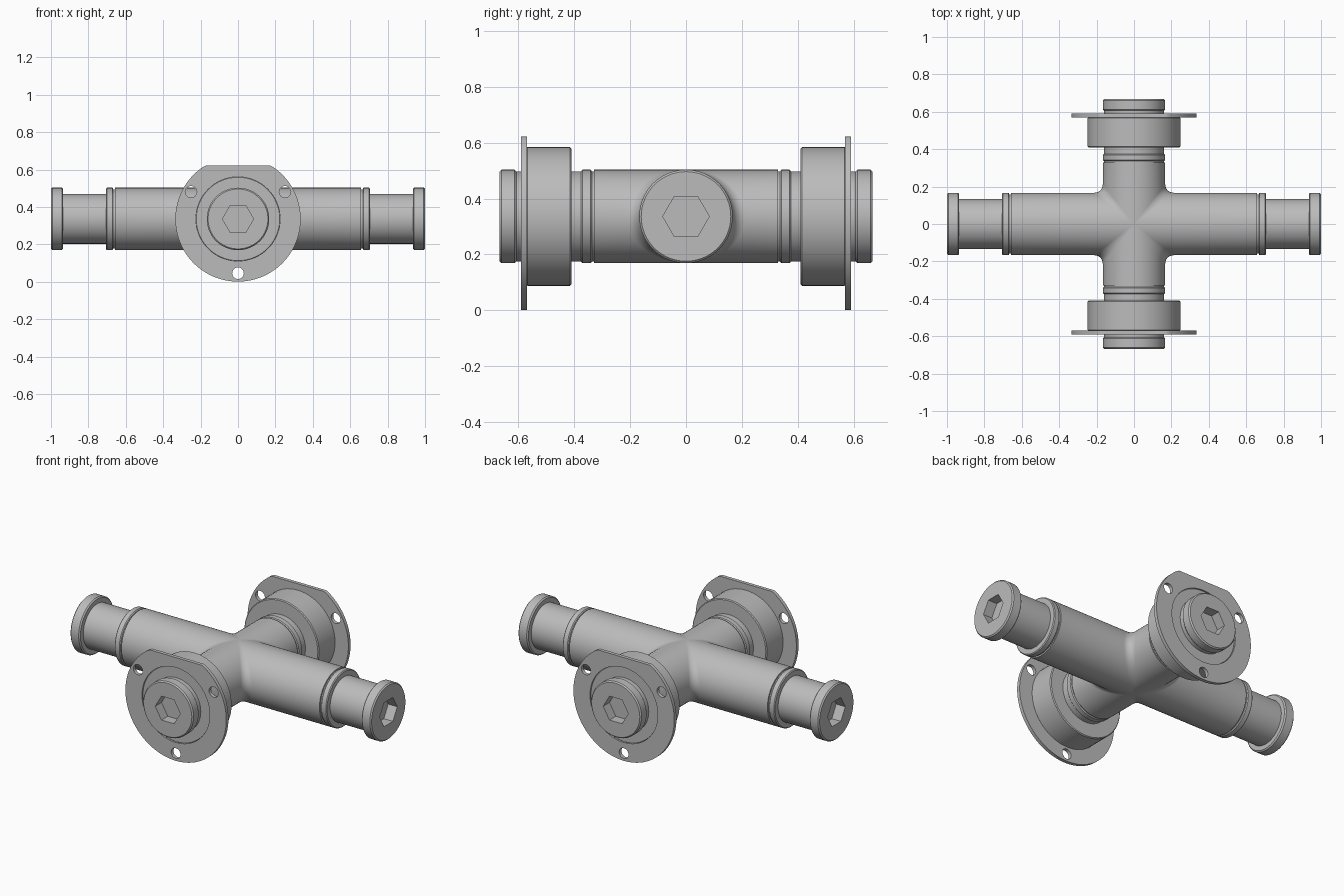
import bpy, bmesh
from math import sin, cos, pi, sqrt, radians
from mathutils import Matrix

if "Cube" in bpy.data.objects:
    bpy.data.objects.remove(bpy.data.objects["Cube"])

AXIS_Z = 0.336      # height of the pipe axes
R = 0.167           # pipe radius
SEG = 64

steel = bpy.data.materials.new("grey steel")
steel.use_nodes = True
GREY = (0.5, 0.5, 0.5, 1)
steel.diffuse_color = GREY
steel.node_tree.nodes["Principled BSDF"].inputs["Base Color"].default_value = GREY


def activate(obj):
    bpy.ops.object.select_all(action='DESELECT')
    obj.select_set(True)
    bpy.context.view_layer.objects.active = obj


def place(obj, angle):
    """Turn a part built along +x to its arm and lift it to the axis height."""
    obj.matrix_world = Matrix.Translation((0, 0, AXIS_Z)) @ Matrix.Rotation(angle, 4, 'Z')


def finish(obj):
    obj.data.materials.clear()
    obj.data.materials.append(steel)
    activate(obj)
    bpy.ops.object.shade_smooth_by_angle(angle=radians(30))


def to_object(name, bm):
    bmesh.ops.remove_doubles(bm, verts=bm.verts, dist=1e-5)
    bmesh.ops.recalc_face_normals(bm, faces=bm.faces)
    mesh = bpy.data.meshes.new(name)
    bm.to_mesh(mesh)
    bm.free()
    obj = bpy.data.objects.new(name, mesh)
    bpy.context.collection.objects.link(obj)
    return obj


def lathe(name, profile, closed=False):
    """Spin (radius, distance) points about the x axis."""
    bm = bmesh.new()
    pts = [bm.verts.new((t, 0, r)) for r, t in profile]
    pairs = list(zip(pts, pts[1:] + pts[:1]))
    edges = [bm.edges.new(p) for p in (pairs if closed else pairs[:-1])]
    bmesh.ops.spin(bm, geom=pts + edges, axis=(1, 0, 0), cent=(0, 0, 0),
                   angle=2 * pi, steps=SEG, use_merge=False)
    return to_object(name, bm)


def ring(name, inner, outer, start, end, bevel=0.005):
    return lathe(name, [(inner, start), (outer - bevel, start), (outer, start + bevel),
                        (outer, end - bevel), (outer - bevel, end), (inner, end)], True)


def plug(name, shaft, start, head, end):
    """Bolt with a round head and a hexagonal socket."""
    b = 0.007
    obj = lathe(name, [(0, start), (shaft, start), (shaft, head), (R - b, head), (R, head + b),
                       (R, end - b), (R - b, end), (0, end)])
    bm = bmesh.new()
    bmesh.ops.create_cone(bm, cap_ends=True, segments=6, radius1=0.083, radius2=0.083, depth=0.12,
                          matrix=Matrix.Translation((end, 0, 0)) @ Matrix.Rotation(pi / 2, 4, 'Y'))
    # turn the socket so two corners point sideways
    first = max(bm.verts, key=lambda v: abs(v.co.y))
    if abs(first.co.z) > 0.01:
        bmesh.ops.rotate(bm, verts=bm.verts, matrix=Matrix.Rotation(pi / 6, 3, 'X'))
    cutter = to_object("socket_cutter", bm)
    cutter.hide_render = True
    mod = obj.modifiers.new("socket", 'BOOLEAN')
    mod.operation = 'DIFFERENCE'
    mod.solver = 'EXACT'
    mod.object = cutter
    activate(obj)
    bpy.ops.object.modifier_apply(modifier=mod.name)
    bpy.data.objects.remove(cutter)
    return obj


def flange(name, start, end):
    """Flat-topped plate with a bore and three screw holes."""
    curve = bpy.data.curves.new(name, 'CURVE')
    curve.dimensions = '2D'
    curve.fill_mode = 'BOTH'
    curve.extrude = (end - start) / 2

    def loop(cx, cy, r, n, top=1.0):
        s = curve.splines.new('POLY')
        s.points.add(n - 1)
        s.use_cyclic_u = True
        for i, p in enumerate(s.points):
            a = 2 * pi * i / n
            p.co = (cx + r * cos(a), min(cy + r * sin(a), top), 0, 1)

    loop(0, 0, 0.335, 128, 0.285)
    loop(0, 0, 0.225, SEG)
    for a in (30, 150, 270):
        loop(0.29 * cos(radians(a)), 0.29 * sin(radians(a)), 0.031, 24)
    obj = bpy.data.objects.new(name, curve)
    bpy.context.collection.objects.link(obj)
    activate(obj)
    bpy.ops.object.convert(target='MESH')
    obj = bpy.context.object
    # curve x, y, z become y, z, x
    turn = Matrix(((0, 0, 1, 0), (1, 0, 0, 0), (0, 1, 0, 0), (0, 0, 0, 1)))
    obj.data.transform(Matrix.Translation(((start + end) / 2, 0, 0)) @ turn)
    return obj


def cross_body(long, short, fillet):
    """Two crossing pipes, built as four corner skins with blended inner corners."""
    bm = bmesh.new()
    for sx in (1, -1):
        for sy in (1, -1):
            rows = []
            for i in range(SEG // 2 + 1):
                a = pi * i / (SEG // 2)
                w, z = R * sin(a), R * cos(a)
                f = fillet * sin(a)
                path = [(long, w)]
                for k in range(9):
                    t = pi / 2 * k / 8
                    path.append((w + f - f * sin(t), w + f - f * cos(t)))
                path.append((w, short))
                rows.append([bm.verts.new((sx * x, sy * y, z)) for x, y in path])
            for lo, hi in zip(rows, rows[1:]):
                for k in range(len(lo) - 1):
                    bm.faces.new((lo[k], lo[k + 1], hi[k + 1], hi[k]))
    bmesh.ops.remove_doubles(bm, verts=bm.verts, dist=1e-5)
    bmesh.ops.dissolve_degenerate(bm, edges=bm.edges, dist=1e-5)
    bmesh.ops.holes_fill(bm, edges=[e for e in bm.edges if e.is_boundary], sides=0)
    return to_object("cross_body", bm)


body = cross_body(0.658, 0.328, 0.045)
place(body, 0)
finish(body)

# Long arms: retaining ring and plug
for side, angle in (("left", 0), ("right", pi)):
    for part in (ring(side + "_neck", 0.12, 0.158, 0.63, 0.69),
                 ring(side + "_collar", 0.12, R, 0.667, 0.705),
                 plug(side + "_plug", 0.133, 0.6, 0.935, 1.0)):
        place(part, angle)
        finish(part)

# Short arms: ring, bearing housing, flange and plug
for side, angle in (("front", -pi / 2), ("back", pi / 2)):
    for part in (ring(side + "_collar", 0.12, R, 0.336, 0.375),
                 ring(side + "_housing", 0.14, 0.248, 0.41, 0.572),
                 ring(side + "_bearing_face", 0.14, 0.225, 0.56, 0.583, 0.002),
                 flange(side + "_flange", 0.569, 0.59),
                 plug(side + "_plug", 0.161, 0.3, 0.606, 0.667)):
        place(part, angle)
        finish(part)
